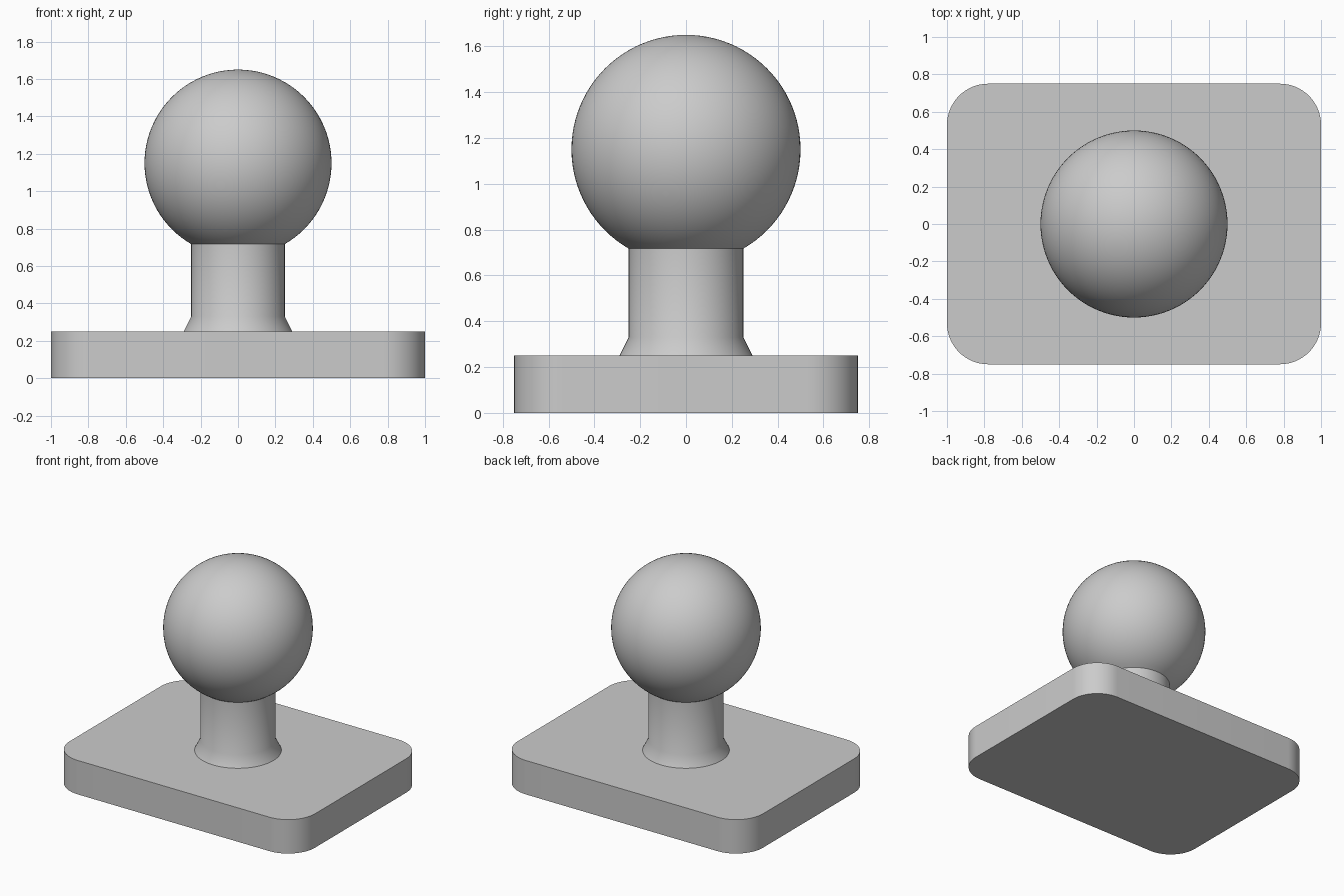
import bpy, bmesh
from math import pi, sin, cos, sqrt, radians

cube = bpy.data.objects.get("Cube")
if cube:
    bpy.data.objects.remove(cube, do_unlink=True)

grey = bpy.data.materials.new("plain grey")
grey.use_nodes = True
colour = (0.6, 0.6, 0.6, 1)
grey.diffuse_color = colour
grey.node_tree.nodes["Principled BSDF"].inputs["Base Color"].default_value = colour

BASE_TOP = 0.25
NECK_R = 0.25
BALL_R, BALL_Z = 0.5, 1.15


def finish(name, bm, angle):
    bmesh.ops.recalc_face_normals(bm, faces=bm.faces)
    mesh = bpy.data.meshes.new(name)
    bm.to_mesh(mesh)
    bm.free()
    obj = bpy.data.objects.new(name, mesh)
    bpy.context.collection.objects.link(obj)
    mesh.materials.append(grey)
    bpy.ops.object.select_all(action='DESELECT')
    obj.select_set(True)
    bpy.context.view_layer.objects.active = obj
    bpy.ops.object.shade_smooth_by_angle(angle=radians(angle))
    return obj


# Base plate: rounded rectangle pulled upward
def rounded_plate(name, half_x, half_y, height, radius, steps=16):
    bm = bmesh.new()
    ring = []
    for quarter, (sx, sy) in enumerate([(1, 1), (-1, 1), (-1, -1), (1, -1)]):
        for i in range(steps + 1):
            a = (quarter + i / steps) * pi / 2
            ring.append(bm.verts.new((sx * (half_x - radius) + radius * cos(a),
                                      sy * (half_y - radius) + radius * sin(a), 0)))
    face = bm.faces.new(ring)
    top = bmesh.ops.extrude_face_region(bm, geom=[face], use_keep_orig=True)
    bmesh.ops.translate(bm, vec=(0, 0, height),
                        verts=[v for v in top["geom"] if isinstance(v, bmesh.types.BMVert)])
    return finish(name, bm, 30)


# Turned parts: profile of (radius, height) spun about z
def lathe(name, profile, angle, steps=96):
    bm = bmesh.new()
    verts = [bm.verts.new((r, 0, z)) for r, z in profile]
    edges = [bm.edges.new(pair) for pair in zip(verts, verts[1:])]
    bmesh.ops.spin(bm, geom=verts + edges, cent=(0, 0, 0), axis=(0, 0, 1),
                   angle=2 * pi, steps=steps)
    bmesh.ops.remove_doubles(bm, verts=bm.verts, dist=0.0001)
    return finish(name, bm, angle)


rounded_plate("base_plate", 1.0, 0.75, BASE_TOP, 0.22)

# Neck with a flared foot, ending where it meets the ball
join_z = BALL_Z - sqrt(BALL_R ** 2 - NECK_R ** 2)
lathe("neck", [(0.29, BASE_TOP), (NECK_R, 0.33), (NECK_R, join_z)], 40)

# Ball, left open where the neck enters
start = -pi / 2 + pi / 6
rows = 40
ball = [(BALL_R * cos(a), BALL_Z + BALL_R * sin(a))
        for a in (start + (pi / 2 - start) * i / rows for i in range(rows + 1))]
lathe("ball", ball, 30)
